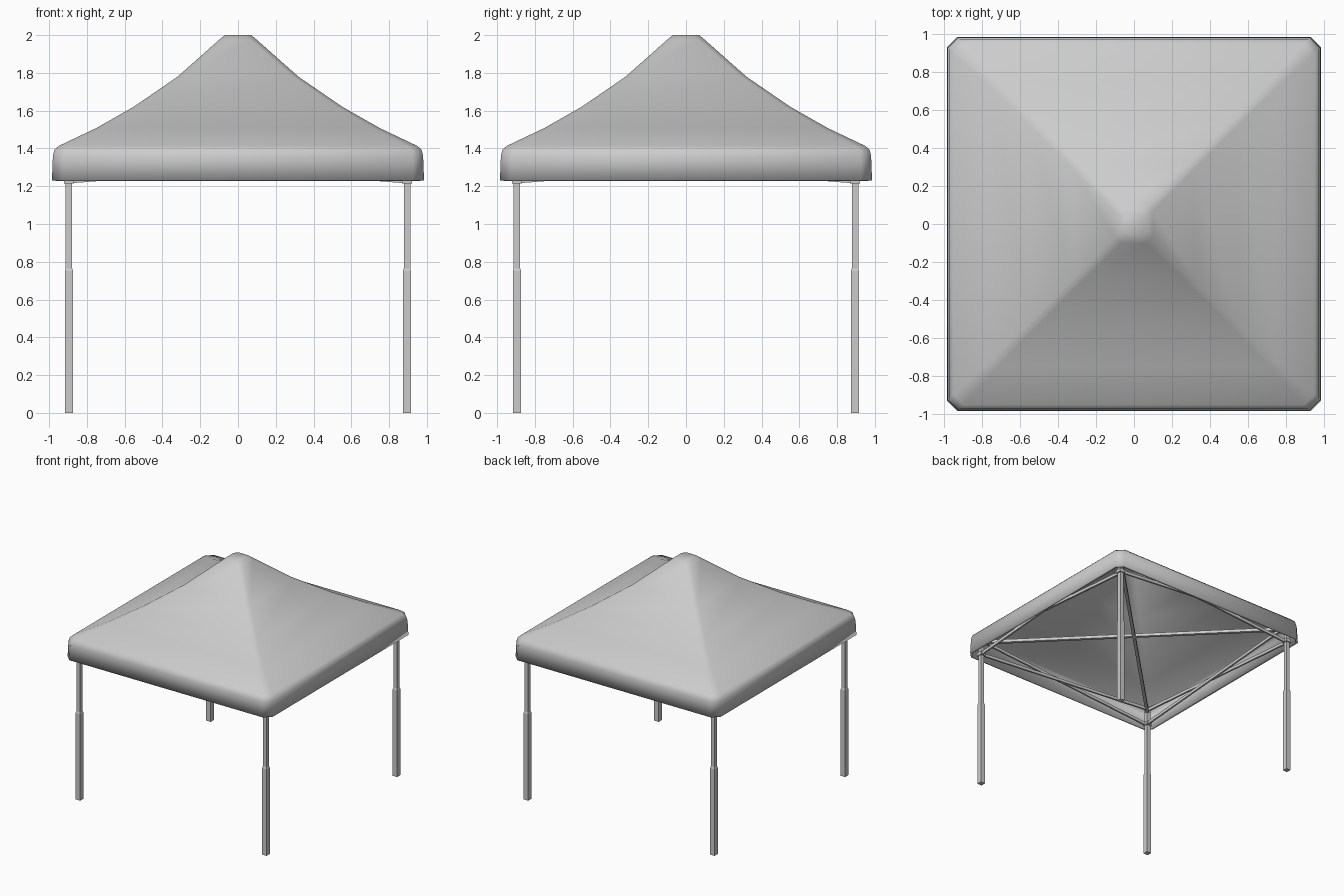
import bpy, bmesh, math
from mathutils import Vector

if "Cube" in bpy.data.objects:
    bpy.data.objects.remove(bpy.data.objects["Cube"])


def new_object(name, bm):
    bmesh.ops.recalc_face_normals(bm, faces=bm.faces)
    mesh = bpy.data.meshes.new(name)
    bm.to_mesh(mesh)
    bm.free()
    obj = bpy.data.objects.new(name, mesh)
    bpy.context.collection.objects.link(obj)
    return obj


def loft(name, rings, cap_start=True, cap_end=True):
    """Skin a list of equally long point rings."""
    bm = bmesh.new()
    loops = [[bm.verts.new(p) for p in ring] for ring in rings]
    n = len(loops[0])
    for a, b in zip(loops, loops[1:]):
        for i in range(n):
            j = (i + 1) % n
            bm.faces.new((a[i], a[j], b[j], b[i]))
    if cap_start:
        bm.faces.new(loops[0])
    if cap_end:
        bm.faces.new(loops[-1])
    return new_object(name, bm)


def square(cx, cy, r, z):
    return [(cx + sx * r, cy + sy * r, z) for sx, sy in ((-1, -1), (1, -1), (1, 1), (-1, 1))]


def chamfered(r, c, z):
    k = r - c
    return [(-k, -r, z), (k, -r, z), (r, -k, z), (r, k, z),
            (k, r, z), (-k, r, z), (-r, k, z), (-r, -k, z)]


def bar(name, a, b, width, height):
    """Rectangular tube between two points."""
    a, b = Vector(a), Vector(b)
    d = (b - a).normalized()
    side = d.cross(Vector((0, 0, 1))).normalized() * width / 2
    up = side.cross(d).normalized() * height / 2
    rings = [[p - side - up, p + side - up, p + side + up, p - side + up] for p in (a, b)]
    return loft(name, rings)


# Fabric canopy: valance, rounded shoulder and sagging hipped roof
profile = [(0.985, 0.055, 1.23), (0.98, 0.055, 1.36), (0.972, 0.055, 1.392),
           (0.95, 0.055, 1.413), (0.75, 0.035, 1.508), (0.55, 0.03, 1.622),
           (0.32, 0.03, 1.78), (0.10, 0.035, 1.975), (0.07, 0.03, 2.0)]
canopy = loft("canopy", [chamfered(*p) for p in profile], cap_start=False)
for poly in canopy.data.polygons:
    poly.use_smooth = True
solid = canopy.modifiers.new("thickness", 'SOLIDIFY')
solid.thickness = 0.022
solid.offset = -1

# Telescopic legs with a bracket at the top
L = 0.895
for sy, fb in ((-1, "front"), (1, "back")):
    for sx, lr in ((-1, "left"), (1, "right")):
        x, y = sx * L, sy * L
        loft(f"{fb}_{lr}_leg", [square(x, y, r, z) for r, z in
                                ((0.022, 0), (0.022, 0.75), (0.017, 0.765), (0.017, 1.39))])
        loft(f"{fb}_{lr}_bracket", [square(x, y, 0.026, z) for z in (1.215, 1.245)])

# Scissor trusses along the four sides
corners = [(-L, -L), (L, -L), (L, L), (-L, L)]
for i, side in enumerate(("front", "right", "back", "left")):
    a, b = Vector(corners[i]), Vector(corners[(i + 1) % 4])
    inward = -(a + b).normalized() * 0.008
    for k, (za, zb) in enumerate(((1.228, 1.37), (1.37, 1.228))):
        off = inward * (1 if k else -1)
        bar(f"{side}_truss_bar_{k + 1}", (*(a + off), za), (*(b + off), zb), 0.015, 0.026)

# Diagonal cross beams between opposite corners
for i in range(2):
    bar(f"cross_beam_{i + 1}", (*corners[i], 1.345), (*corners[i + 2], 1.345), 0.026, 0.026)
